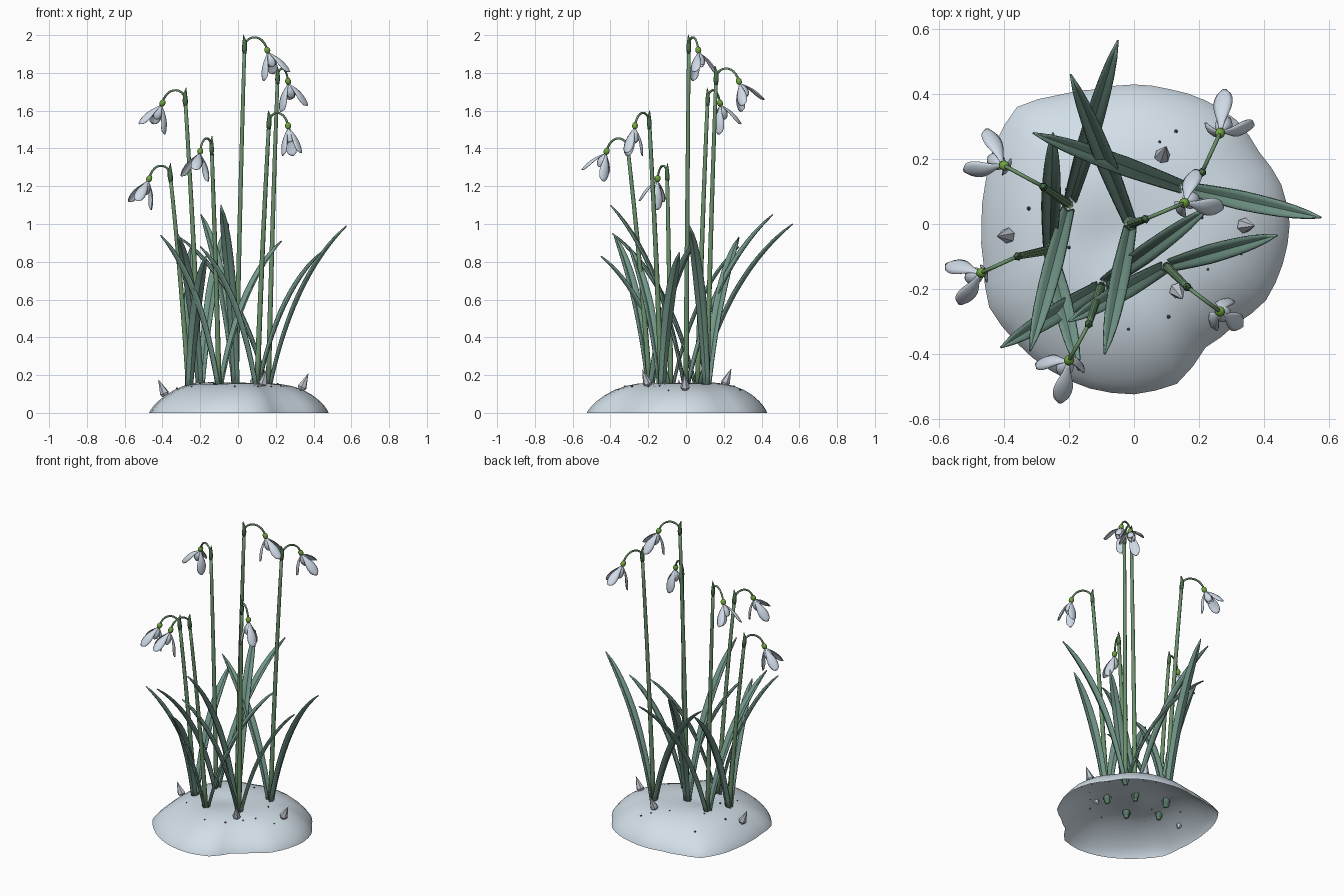
import bpy, bmesh, math, random
from mathutils import Vector as V, Matrix

random.seed(4)
if "Cube" in bpy.data.objects:
    bpy.data.objects.remove(bpy.data.objects["Cube"])
UP = V((0, 0, 1))


def material(name, rgb):
    m = bpy.data.materials.new(name)
    m.use_nodes = True
    m.diffuse_color = (*rgb, 1)
    m.node_tree.nodes["Principled BSDF"].inputs["Base Color"].default_value = (*rgb, 1)
    return m


SNOW = material("snow", (0.72, 0.82, 0.90))
PETAL = material("petal white", (0.74, 0.83, 0.94))
LEAF = material("leaf blue green", (0.17, 0.31, 0.25))
STEM = material("stem green", (0.15, 0.285, 0.15))
SPATHE = material("bract dark green", (0.07, 0.17, 0.07))
OVARY = material("ovary green", (0.17, 0.38, 0.05))
STAMEN = material("stamen yellow", (0.75, 0.62, 0.25))
ICE = material("ice grey", (0.54, 0.58, 0.65))
SPECK = material("dark speck", (0.10, 0.13, 0.13))


def finish(name, bm, mat, smooth=True, thick=0):
    bmesh.ops.recalc_face_normals(bm, faces=bm.faces)
    for f in bm.faces:
        f.smooth = smooth
    me = bpy.data.meshes.new(name)
    bm.to_mesh(me)
    bm.free()
    me.materials.append(mat)
    ob = bpy.data.objects.new(name, me)
    bpy.context.collection.objects.link(ob)
    if thick:
        mod = ob.modifiers.new("thickness", "SOLIDIFY")
        mod.thickness = thick
        mod.offset = 0
    return ob


def skin(bm, rows, closed=False):
    """Join rows of points with quads."""
    vs = [[bm.verts.new(p) for p in row] for row in rows]
    n = len(vs[0])
    for a, b in zip(vs, vs[1:]):
        for i in range(n if closed else n - 1):
            j = (i + 1) % n
            bm.faces.new((a[i], a[j], b[j], b[i]))
    return vs


def tube(name, pts, radii, mat, ref, sides=8, smooth=True):
    rows = []
    for i, p in enumerate(pts):
        d = (pts[min(i + 1, len(pts) - 1)] - pts[max(i - 1, 0)]).normalized()
        a = (ref - d * ref.dot(d)).normalized()
        b = d.cross(a)
        rows.append([p + (a * math.cos(k * math.tau / sides) + b * math.sin(k * math.tau / sides)) * radii[i]
                     for k in range(sides)])
    bm = bmesh.new()
    vs = skin(bm, rows, True)
    bm.faces.new(vs[0])
    bm.faces.new(vs[-1])
    finish(name, bm, mat, smooth)


def ball(name, centre, scale, axis, mat, seg=10):
    bm = bmesh.new()
    m = (Matrix.Translation(centre) @ axis.to_track_quat("Z", "Y").to_matrix().to_4x4()
         @ Matrix.Diagonal((*scale, 1)))
    bmesh.ops.create_uvsphere(bm, u_segments=seg, v_segments=7, radius=1, matrix=m)
    finish(name, bm, mat)


def bezier(t, *p):
    while len(p) > 1:
        p = [a.lerp(b, t) for a, b in zip(p, p[1:])]
    return p[0]


# Snow mound: an open shell with an uneven rim
RIM = [.48, .47, .445, .45, .44, .43, .43, .43, .46, .51, .495, .475,
       .47, .48, .515, .515, .52, .525, .525, .51, .44, .44, .47, .475]


def rim(angle):
    s = angle / math.tau * len(RIM) % len(RIM)
    i = int(s)
    return RIM[i % len(RIM)] * (1 - s + i) + RIM[(i + 1) % len(RIM)] * (s - i)


def snow_height(x, y):
    q = min(1, math.hypot(x, y) / rim(math.atan2(y, x)))
    dip = 0.022 * math.exp(-((x + .1) ** 2 + (y + .06) ** 2) / .012)
    wave = 0.009 * math.sin(9 * x + 4) * math.cos(8 * y)
    return (0.168 + wave - dip) * max(0, 1 - q ** 3) ** 0.78


rows = []
for q in (1, .985, .95, .9, .82, .72, .6, .48, .36, .24, .12, .02):
    row = []
    for k in range(48):
        a = k * math.tau / 48
        x, y = rim(a) * q * math.cos(a), rim(a) * q * math.sin(a)
        row.append(V((x, y, snow_height(x, y))))
    rows.append(row)
bm = bmesh.new()
bm.faces.new(skin(bm, rows, True)[-1])
finish("snow_mound", bm, SNOW)


def leaf(name, base, tip):
    """Channelled strap leaf arching from base to tip."""
    span = tip - base
    out = V((span.x, span.y, 0)).normalized()
    base = base + out * 0.012
    mid = base + V((span.x * .28, span.y * .28, span.z * .66))
    side = UP.cross(out)
    rows = []
    for i in range(15):
        t = i / 14
        p = bezier(t, base, mid, tip)
        tan = bezier(t, mid - base, tip - mid).normalized()
        up = tan.cross(side)
        w = 0.029 * (.65 + .35 * min(1, t / .5)) * max(.02, 1 - t ** 6) ** .8
        rows.append([p + side * w * v + up * w * .5 * abs(v) for v in (-1, -.5, 0, .5, 1)])
    bm = bmesh.new()
    skin(bm, rows)
    # keep the central fold crisp
    finish(name, bm, LEAF, thick=0.007).data.set_sharp_from_angle(angle=math.radians(35))


def petal(name, start, axis, radial, splay, length, width):
    """Spoon shaped petal, cupped toward the flower axis."""
    d = axis * math.cos(splay) + radial * math.sin(splay)
    out = radial * math.cos(splay) - axis * math.sin(splay)
    side = axis.cross(radial)
    rows = []
    for i in range(11):
        u = i / 10
        w = width * (.16 + .84 * math.sin(math.pi / 2 * min(1, u / .66)) ** 1.6)
        if u > .66:
            w *= math.sqrt(max(.01, 1 - ((u - .66) / .345) ** 2))
        c = start + d * length * u + out * .012 * math.sin(math.pi * u)
        rows.append([c + side * w * v - out * w * .4 * v * v for v in (-1, -.6, 0, .6, 1)])
    bm = bmesh.new()
    skin(bm, rows)
    finish(name, bm, PETAL, thick=0.004)


def flower(tag, base, top, bud, tilt, splay, phase):
    """Stem, bract, arched stalk and hanging bloom."""
    base, bud = V((*base, .11)), V(bud)
    top = V((*top, bud.z + .03))
    out = V((bud.x - top.x, bud.y - top.y, 0))
    ref = UP.cross(out).normalized()
    lean = (top - base).normalized()
    ctrl = base.lerp(top, .5) + V((base.x - top.x, base.y - top.y, 0)) * .12
    stem = [bezier(i / 8, base, ctrl, top) for i in range(9)]
    tube("stem_" + tag, stem, [.015 - .0006 * i for i in range(9)], STEM, ref)
    p1 = top + out * .2 + UP * .06
    p2 = bud + UP * .08 - out * .15
    arch = [bezier(i / 10, top, p1, p2, bud) for i in range(11)]
    tube("flower_stalk_" + tag, arch, [.006] * 11, STEM, ref, 6)
    tip = top + lean * .052 - out * .07
    tube("bract_" + tag, [top - lean * .05, top - lean * .02, top + lean * .015, tip],
         [.010, .014, .011, .001], SPATHE, ref, 6)

    out.normalize()
    tilt, splay = math.radians(tilt), math.radians(splay)
    axis = out * math.sin(tilt) - UP * math.cos(tilt)
    front = out * math.cos(tilt) + UP * math.sin(tilt)
    ball("ovary_" + tag, bud, (.016, .016, .02), axis, OVARY)
    start = bud + axis * .016
    for k in range(3):
        # phase is measured anticlockwise as seen from above
        turn = math.radians(phase + 120 * k)
        for label, ang, spl, size, wide in (("outer", turn, splay, .15, .029),
                                            ("inner", turn + math.pi / 3, .2, .075, .02)):
            radial = Matrix.Rotation(-ang, 3, axis) @ front
            petal(f"{label}_petal_{tag}_{k}", start + radial * .004, axis, radial, spl, size, wide)
    ball("stamens_" + tag, start + axis * .035, (.008, .008, .03), axis, STAMEN, 6)


# Each plant: base, stem top, bud, tilt, splay, petal phase, two leaf tips
PLANTS = {
    "back_right": ((-.20, .06), (-.28, .115), (-.40, .18, 1.64), 26, 33, 60,
                   [(-.05, .565, 1.0), (-.32, -.39, .95)]),
    "back_left": ((.16, .11), (.21, .16), (.265, .28, 1.755), 26, 33, 31,
                  [(.575, .02, .99), (-.31, .28, .93)]),
    "centre": ((-.01, 0), (.035, .015), (.155, .065, 1.92), 20, 33, 73,
               [(-.195, .46, 1.05), (-.09, -.40, 1.1)]),
    "right": ((-.26, -.08), (-.36, -.10), (-.47, -.15, 1.24), 24, 29, 54,
              [(-.25, .28, .88), (-.17, -.45, .83)]),
    "front": ((-.10, -.19), (-.14, -.31), (-.20, -.42, 1.385), 25, 33, 27,
              [(.23, .05, .91), (-.41, -.38, .94)]),
    "left": ((.10, -.13), (.165, -.195), (.265, -.27, 1.52), 10, 21, 5,
             [(.44, -.035, .85), (-.20, -.30, .88)]),
}
for tag, (base, top, bud, tilt, splay, phase, tips) in PLANTS.items():
    flower(tag, base, top, bud, tilt, splay, phase)
    for n, tip in enumerate(tips):
        leaf(f"leaf_{tag}_{n}", V((*base, .12)), V(tip))

# Ice shards leaning outward from the snow
for n, (x, y) in enumerate([(-.385, -.035), (.085, .205), (.335, -.005), (.13, -.20)]):
    d = (V((x, y, 0)).normalized() * .45 + UP).normalized()
    p = V((x, y, snow_height(x, y)))
    tube(f"ice_shard_{n}", [p - d * .03, p + d * .012, p + d * .09], [.004, .025, .001],
         ICE, V((1, .3, 0)), 6, smooth=False)

# Dark specks spread around the snow
bm = bmesh.new()
for n in range(16):
    a, q = (n + random.random()) * math.tau / 16, random.uniform(.4, .8)
    x, y = rim(a) * q * math.cos(a), rim(a) * q * math.sin(a)
    bmesh.ops.create_icosphere(bm, subdivisions=1, radius=random.uniform(.004, .007),
                               matrix=Matrix.Translation((x, y, snow_height(x, y) + .001)))
finish("snow_specks", bm, SPECK, smooth=False)
